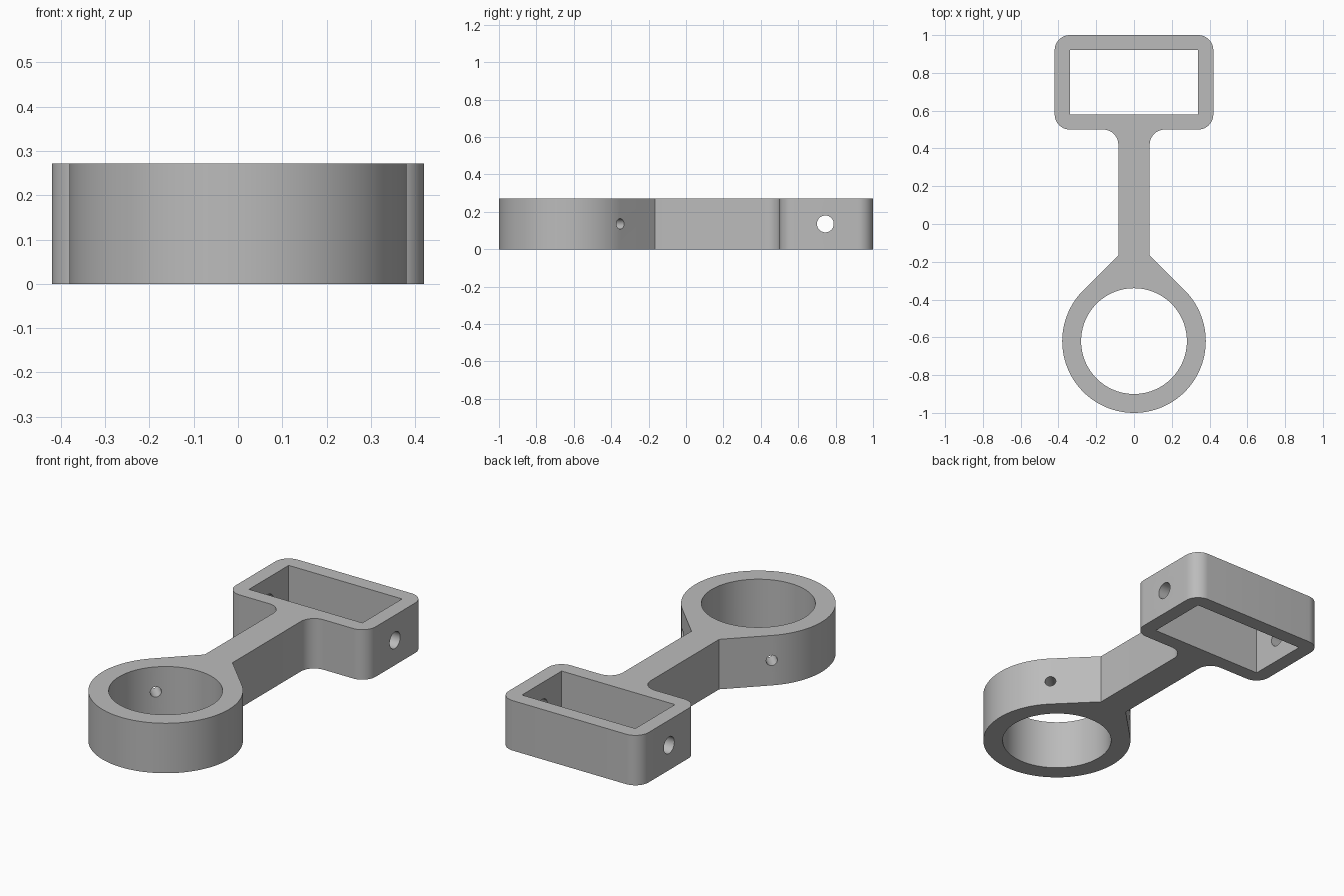
import bpy, bmesh
from math import radians, cos, sin, pi
from mathutils import Vector

if "Cube" in bpy.data.objects:
    bpy.data.objects.remove(bpy.data.objects["Cube"], do_unlink=True)

HEIGHT = 0.271
RING_Y, RING_OUT, RING_IN = -0.62, 0.38, 0.28
NECK, FILLET = 0.083, 0.08
BOX_X, BOX_Y0, BOX_Y1, WALL = 0.42, 0.5, 1.0, 0.08

grey = bpy.data.materials.new("plain grey")
grey.use_nodes = True
colour = (0.5, 0.5, 0.5, 1)
grey.diffuse_color = colour
grey.node_tree.nodes["Principled BSDF"].inputs["Base Color"].default_value = colour


def arc(cx, cy, r, start, end, steps):
    angles = [radians(start + (end - start) * i / steps) for i in range(steps + 1)]
    return [(cx + r * cos(a), cy + r * sin(a)) for a in angles]


def prism(name, outline, z0, z1):
    """Extrude a flat outline upwards into a solid."""
    bm = bmesh.new()
    face = bm.faces.new([bm.verts.new((x, y, z0)) for x, y in outline])
    grown = bmesh.ops.extrude_face_region(bm, geom=[face])
    verts = [v for v in grown["geom"] if isinstance(v, bmesh.types.BMVert)]
    bmesh.ops.translate(bm, verts=verts, vec=(0, 0, z1 - z0))
    bmesh.ops.recalc_face_normals(bm, faces=bm.faces)
    mesh = bpy.data.meshes.new(name)
    bm.to_mesh(mesh)
    bm.free()
    obj = bpy.data.objects.new(name, mesh)
    bpy.context.collection.objects.link(obj)
    obj.data.materials.append(grey)
    return obj


def drill(name, centre, direction, radius, depth):
    """Cylindrical cutter along a direction."""
    obj = prism(name, arc(0, 0, radius, 0, 352.5, 47), -depth / 2, depth / 2)
    obj.rotation_euler = Vector(direction).to_track_quat("Z", "Y").to_euler()
    obj.location = centre
    return obj


# Right half of the outline: ring, tangent flare, neck fillet, rounded frame
half = arc(0, RING_Y, RING_OUT, -90, 45, 48)
half.append((NECK, RING_Y + RING_OUT * 2 ** 0.5 - NECK))
half += arc(NECK + FILLET, BOX_Y0 - FILLET, FILLET, 180, 90, 12)
half += arc(BOX_X - WALL, BOX_Y0 + WALL, WALL, -90, 0, 12)
half += arc(BOX_X - WALL, BOX_Y1 - WALL, WALL, 0, 90, 12)
outline = half + [(-x, y) for x, y in reversed(half[1:])]
body = prism("ring_and_frame_bracket", outline, 0, HEIGHT)

# Openings: round bore, rectangular window, cross holes and angled ring holes
mid = HEIGHT / 2
wx, wy0, wy1 = BOX_X - WALL, BOX_Y0 + WALL, BOX_Y1 - WALL
cutters = [
    prism("bore_cutter", arc(0, RING_Y, RING_IN, 0, 356.25, 95), -0.1, HEIGHT + 0.1),
    prism("window_cutter", [(-wx, wy0), (wx, wy0), (wx, wy1), (-wx, wy1)], -0.1, HEIGHT + 0.1),
    drill("cross_hole_cutter", (0, 0.745, mid), (1, 0, 0), 0.045, 1.2),
]
for side in (-1, 1):
    reach = (RING_IN + RING_OUT) / 2 * cos(pi / 4)
    cutters.append(drill("ring_hole_cutter", (side * reach, RING_Y + reach, mid),
                         (side, 1, 0), 0.028, 0.25))

bpy.ops.object.select_all(action="DESELECT")
bpy.context.view_layer.objects.active = body
body.select_set(True)
for cutter in cutters:
    cutter.hide_render = True
    mod = body.modifiers.new("cut", "BOOLEAN")
    mod.operation, mod.solver, mod.object = "DIFFERENCE", "EXACT", cutter
    bpy.ops.object.modifier_apply(modifier=mod.name)
    bpy.data.objects.remove(cutter, do_unlink=True)

bpy.ops.object.shade_smooth_by_angle(angle=radians(25))
